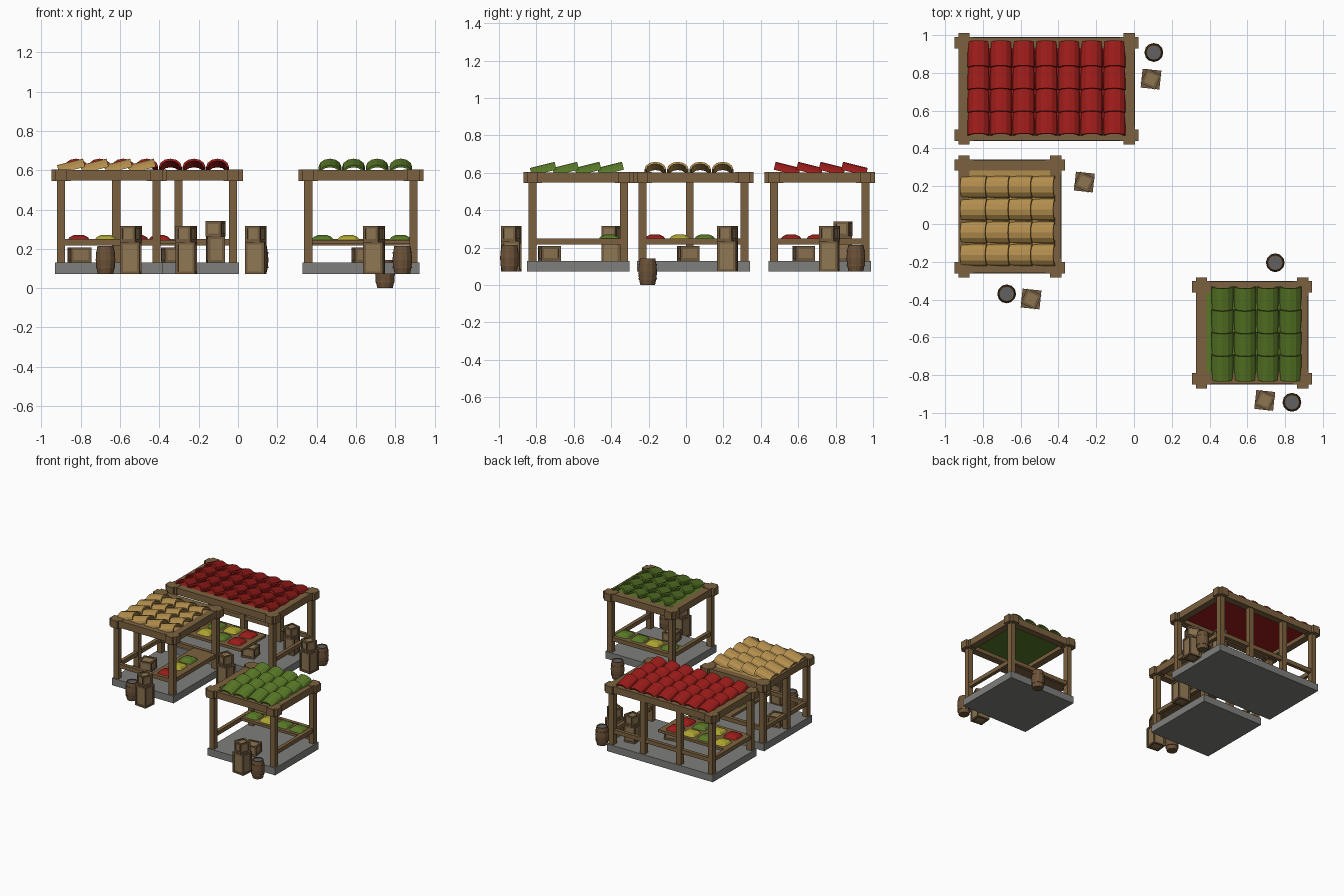
import bpy, bmesh, math
from mathutils import Matrix, Vector

if "Cube" in bpy.data.objects:
    bpy.data.objects.remove(bpy.data.objects["Cube"])


def mat(name, rgb):
    m = bpy.data.materials.new(name)
    m.diffuse_color = (*rgb, 1)
    m.use_nodes = True
    m.node_tree.nodes["Principled BSDF"].inputs["Base Color"].default_value = m.diffuse_color
    return m


WOOD = mat("wood", (0.20, 0.12, 0.05))
CRATE = mat("crate_wood", (0.17, 0.105, 0.05))
PANEL = mat("crate_panel", (0.27, 0.18, 0.085))
BARREL = mat("barrel_wood", (0.15, 0.085, 0.04))
IRON = mat("iron", (0.12, 0.12, 0.12))
STONE = mat("stone", (0.21, 0.215, 0.20))
RED = mat("red", (0.33, 0.012, 0.01))
GREEN = mat("green", (0.10, 0.19, 0.02))
TAN = mat("tan", (0.45, 0.27, 0.075))
YELLOW = mat("yellow", (0.42, 0.38, 0.03))


def finish(bm, name, material):
    bmesh.ops.recalc_face_normals(bm, faces=bm.faces)
    me = bpy.data.meshes.new(name)
    bm.to_mesh(me)
    bm.free()
    me.materials.append(material)
    ob = bpy.data.objects.new(name, me)
    bpy.context.collection.objects.link(ob)
    return ob


def add_box(bm, x0, x1, y0, y1, z0, z1, m=Matrix()):
    t = Matrix.Translation(((x0 + x1) / 2, (y0 + y1) / 2, (z0 + z1) / 2))
    s = Matrix.Diagonal((x1 - x0, y1 - y0, z1 - z0, 1))
    bmesh.ops.create_cube(bm, size=1, matrix=m @ t @ s)


def boxes(name, material, items, m=Matrix()):
    bm = bmesh.new()
    for b in items:
        add_box(bm, *b, m)
    return finish(bm, name, material)


# Roof of arched tiles; the raised end of every tile points along the turned +y
def roof_tiles(name, material, cx, cy, cols, turn, rows=4, pitch=0.12):
    bm = bmesh.new()
    place = Matrix.Translation((cx, cy, 0)) @ Matrix.Rotation(math.radians(turn), 4, 'Z')
    n, length = 6, 0.132
    for c in range(cols):
        for r in range(rows):
            u = (c - (cols - 1) / 2) * pitch
            v = (r - (rows - 1) / 2) * pitch
            ends = []
            for yy, zz in ((-length / 2, 0.584), (length / 2, 0.617)):
                ring = []
                for w, h, order in ((0.058, 0.042, range(n + 1)), (0.047, 0.031, range(n, -1, -1))):
                    for k in order:
                        a = math.pi * k / n
                        p = Vector((u + w * math.cos(a), v + yy - 0.25 * h * math.sin(a), zz + h * math.sin(a)))
                        ring.append(bm.verts.new(place @ p))
                ends.append(ring)
            a, b = ends
            q = len(a)
            for k in range(q):
                bm.faces.new((a[k], a[(k + 1) % q], b[(k + 1) % q], b[k]))
            for ring in ends:
                for k in range(n):
                    bm.faces.new((ring[k], ring[k + 1], ring[q - 2 - k], ring[q - 1 - k]))
    finish(bm, name, material)


# Stall frame: slab, posts, crossed top beams with thick ends, roof panel, rails
def stall(name, x0, x1, y0, y1, colour, mid_posts, rails, table):
    boxes(name + "_slab", STONE, [(x0, x1, y0, y1, 0.073, 0.13)])
    h, cx, cy = 0.021, (x0 + x1) / 2, (y0 + y1) / 2
    px, py = (x0 + 0.03, x1 - 0.03), (y0 + 0.03, y1 - 0.03)
    posts = [(x, y) for x in px for y in py] + mid_posts
    boxes(name + "_posts", WOOD, [(x - h, x + h, y - h, y + h, 0.13, 0.56) for x, y in posts])
    w = 0.028
    beams = [(x0, x1, y - w, y + w, 0.548, 0.602) for y in py]
    beams += [(x - w, x + w, y0, y1, 0.548, 0.602) for x in px]
    for x in px:
        for y in py:
            beams.append((x - 0.05, x + 0.05, y - 0.03, y + 0.03, 0.545, 0.605))
            beams.append((x - 0.03, x + 0.03, y - 0.05, y + 0.05, 0.545, 0.605))
    boxes(name + "_top_beams", WOOD, beams)
    boxes(name + "_roof_panel", colour, [(px[0], px[1], py[0], py[1], 0.578, 0.599)])
    bars = []
    for side in rails:
        if side in "LR":
            x = px[side == "R"]
            bars.append((x - 0.014, x + 0.014, *py, 0.218, 0.25))
        else:
            y = py[side == "B"]
            bars.append((*px, y - 0.014, y + 0.014, 0.218, 0.25))
    boxes(name + "_rails", WOOD, bars)
    boxes(name + "_counter", WOOD, [(*table, 0.225, 0.246)])


stall("red_stall", -0.93, 0.005, 0.44, 0.99, RED, [(-0.62, 0.96), (-0.303, 0.96)],
      "LRB", (-0.90, -0.30, 0.47, 0.78))
stall("tan_stall", -0.93, -0.385, -0.262, 0.342, TAN, [(-0.90, 0.02)],
      "LFBR", (-0.60, -0.415, -0.232, 0.31))
stall("green_stall", 0.327, 0.923, -0.85, -0.302, GREEN, [],
      "LRB", (0.36, 0.89, -0.49, -0.33))
roof_tiles("red_roof_tiles", RED, -0.464, 0.715, 7, 180)
roof_tiles("tan_roof_tiles", TAN, -0.664, 0.016, 4, -90)
roof_tiles("green_roof_tiles", GREEN, 0.648, -0.578, 4, 0)


# Low mounds of produce on the counters
def produce(x, y, material):
    bm = bmesh.new()
    prof = ((0.058, 0.244), (0.046, 0.26), (0.022, 0.271))
    rings = []
    for r, z in prof:
        rings.append([bm.verts.new((x + r * sx, y + r * sy, z)) for sx, sy in
                      ((1, .7), (.7, 1), (-.7, 1), (-1, .7), (-1, -.7), (-.7, -1), (.7, -1), (1, -.7))])
    for a, b in zip(rings, rings[1:]):
        for k in range(8):
            bm.faces.new((a[k], a[(k + 1) % 8], b[(k + 1) % 8], b[k]))
    bm.faces.new(rings[0])
    bm.faces.new(rings[-1])
    finish(bm, "produce_mound", material)


for i, (a, b) in enumerate(((RED, YELLOW), (YELLOW, GREEN), (GREEN, YELLOW), (RED, RED))):
    produce(-0.81 + 0.137 * i, 0.562, a)
    produce(-0.81 + 0.137 * i, 0.70, b)
for i, m in enumerate((RED, YELLOW, GREEN)):
    produce(-0.51, -0.166 + 0.133 * i, m)
for i, m in enumerate((GREEN, YELLOW, GREEN, GREEN)):
    produce(0.43 + 0.132 * i, -0.41, m)


# Crate: inset panels inside a frame of edge boards
def crate(x, y, z, sx, sy, sz, turn):
    m = Matrix.Translation((x, y, z)) @ Matrix.Rotation(math.radians(turn), 4, 'Z')
    a, b, t, e = sx / 2, sy / 2, 0.014, 0.006
    boxes("crate_panels", PANEL, [(-a + e, a - e, -b + e, b - e, e, sz - e)], m)
    frame = []
    for s in (-1, 1):
        X, Y = sorted((s * a, s * (a - t))), sorted((s * b, s * (b - t)))
        for z0 in (0, sz - t):
            frame.append((*X, -b, b, z0, z0 + t))
            frame.append((-a, a, *Y, z0, z0 + t))
        for q in (-1, 1):
            frame.append((*X, *sorted((q * b, q * (b - t))), 0, sz))
    boxes("crate_frame", CRATE, frame, m)


for x, y in ((-0.545, -0.397), (-0.263, 0.222), (0.09, 0.767), (0.692, -0.934)):
    crate(x, y, 0.072, 0.1, 0.1, 0.163, -6)
    crate(x, y, 0.235, 0.084, 0.084, 0.082, -24)
crate(-0.115, 0.84, 0.13, 0.088, 0.088, 0.133, 5)
crate(-0.115, 0.84, 0.263, 0.084, 0.084, 0.078, -15)
for x, y in ((-0.807, 0.012), (0.637, -0.73), (-0.33, 0.63)):
    crate(x, y, 0.13, 0.105, 0.105, 0.078, 10)


# Barrel: bulged twelve-sided lathe with a recessed lid and two iron hoops
def lathe(name, material, prof, x, y, z, n=12):
    bm = bmesh.new()
    rings = [[bm.verts.new((x + r * math.cos(math.tau * k / n), y + r * math.sin(math.tau * k / n), z + h))
              for k in range(n)] for r, h in prof]
    for a, b in zip(rings, rings[1:]):
        for k in range(n):
            bm.faces.new((a[k], a[(k + 1) % n], b[(k + 1) % n], b[k]))
    bm.faces.new(rings[0])
    bm.faces.new(rings[-1])
    finish(bm, name, material)


for x, y, z in ((0.748, -0.205, 0), (-0.674, -0.37, 0.072), (0.105, 0.908, 0.072), (0.836, -0.944, 0.072)):
    lathe("barrel", BARREL, ((0.039, 0), (0.047, 0.035), (0.05, 0.072), (0.047, 0.108),
                             (0.041, 0.143), (0.035, 0.143), (0.035, 0.136)), x, y, z)
    lathe("barrel_lid", IRON, ((0.036, 0.13), (0.036, 0.138)), x, y, z)
    for h in (0.03, 0.104):
        lathe("barrel_hoop", BARREL, ((0.049, h), (0.049, h + 0.009)), x, y, z)
